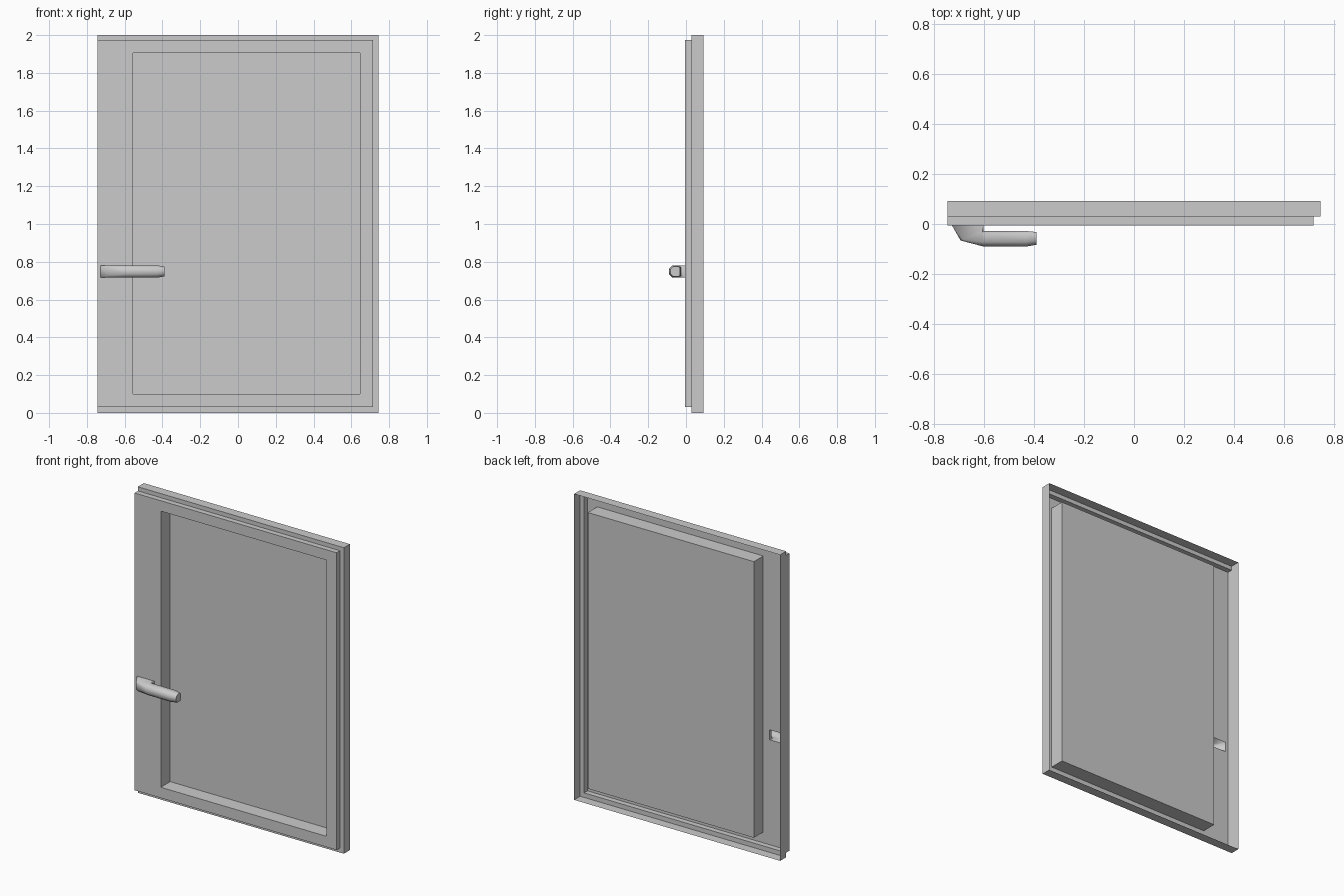
import bpy, bmesh

if "Cube" in bpy.data.objects:
    bpy.data.objects.remove(bpy.data.objects["Cube"])

YB, YS, YF = 0.092, 0.03, -0.005      # back rim, step, front face
Z0, Z1 = 0.716, 0.781                 # handle height range


def finish(bm, name):
    me = bpy.data.meshes.new(name)
    bm.to_mesh(me)
    bm.free()
    ob = bpy.data.objects.new(name, me)
    bpy.context.collection.objects.link(ob)
    return ob


def rect(bm, x0, x1, z0, z1, y):
    return [bm.verts.new((x, y, z)) for x, z in ((x0, z0), (x1, z0), (x1, z1), (x0, z1))]


def bridge(bm, a, b, skip=()):
    n = len(a)
    for i in range(n):
        if i not in skip:
            j = (i + 1) % n
            bm.faces.new((a[i], a[j], b[j], b[i]))


# Stepped sash shell, open at the back, flush on the left edge
bm = bmesh.new()
back = rect(bm, -0.745, 0.745, 0, 2, YB)
flange = rect(bm, -0.745, 0.745, 0, 2, YS)
step = rect(bm, -0.745, 0.716, 0.03, 1.973, YS)
front = rect(bm, -0.745, 0.716, 0.03, 1.973, YF)
opening = rect(bm, -0.555, 0.645, 0.1, 1.905, YF)
recess = rect(bm, -0.555, 0.645, 0.1, 1.905, YB)
bridge(bm, back, flange)
bridge(bm, flange, step, skip=(3,))
bridge(bm, step, front)
bridge(bm, front, opening, skip=(3,))
bridge(bm, opening, recess)
# Left stile with the hole behind the handle
hole = rect(bm, -0.727, -0.6, Z0, Z1, YF)
bridge(bm, [front[0], opening[0], opening[3], front[3]], hole)
finish(bm, "sash_frame")

# Pane at the bottom of the recess
bm = bmesh.new()
bm.faces.new(rect(bm, -0.555, 0.645, 0.1, 1.905, YB))
finish(bm, "pane")

# Handle: (outer x, outer y, inner x, inner y, z inset, chamfer)
sections = [
    (-0.727, YF, -0.6, YF, 0, 0),
    (-0.692, -0.066, -0.6, -0.027, 0, 0.012),
    (-0.6, -0.09, -0.599, -0.028, 0, 0.018),
    (-0.43, -0.09, -0.43, -0.028, 0, 0.018),
    (-0.39, -0.083, -0.39, -0.032, 0.006, 0.016),
]
bm = bmesh.new()
rings = []
for ox, oy, ix, iy, inset, c in sections:
    z0, z1 = Z0 + inset, Z1 - inset
    t = c / ((ox - ix) ** 2 + (oy - iy) ** 2) ** 0.5
    s = t * 0.5                        # smaller chamfer on the inner side
    k = c * 0.5
    pts = [(0, z0 + c), (t, z0), (1 - s, z0), (1, z0 + k),
           (1, z1 - k), (1 - s, z1), (t, z1), (0, z1 - c)]
    rings.append([bm.verts.new((ox + (ix - ox) * u, oy + (iy - oy) * u, z)) for u, z in pts])
for a, b in zip(rings, rings[1:]):
    bridge(bm, a, b)
bm.faces.new(rings[-1])
bmesh.ops.remove_doubles(bm, verts=bm.verts, dist=0.0005)
bmesh.ops.recalc_face_normals(bm, faces=bm.faces)
handle = finish(bm, "handle")
bpy.context.view_layer.objects.active = handle
handle.select_set(True)
bpy.ops.object.shade_smooth_by_angle(angle=0.87)
